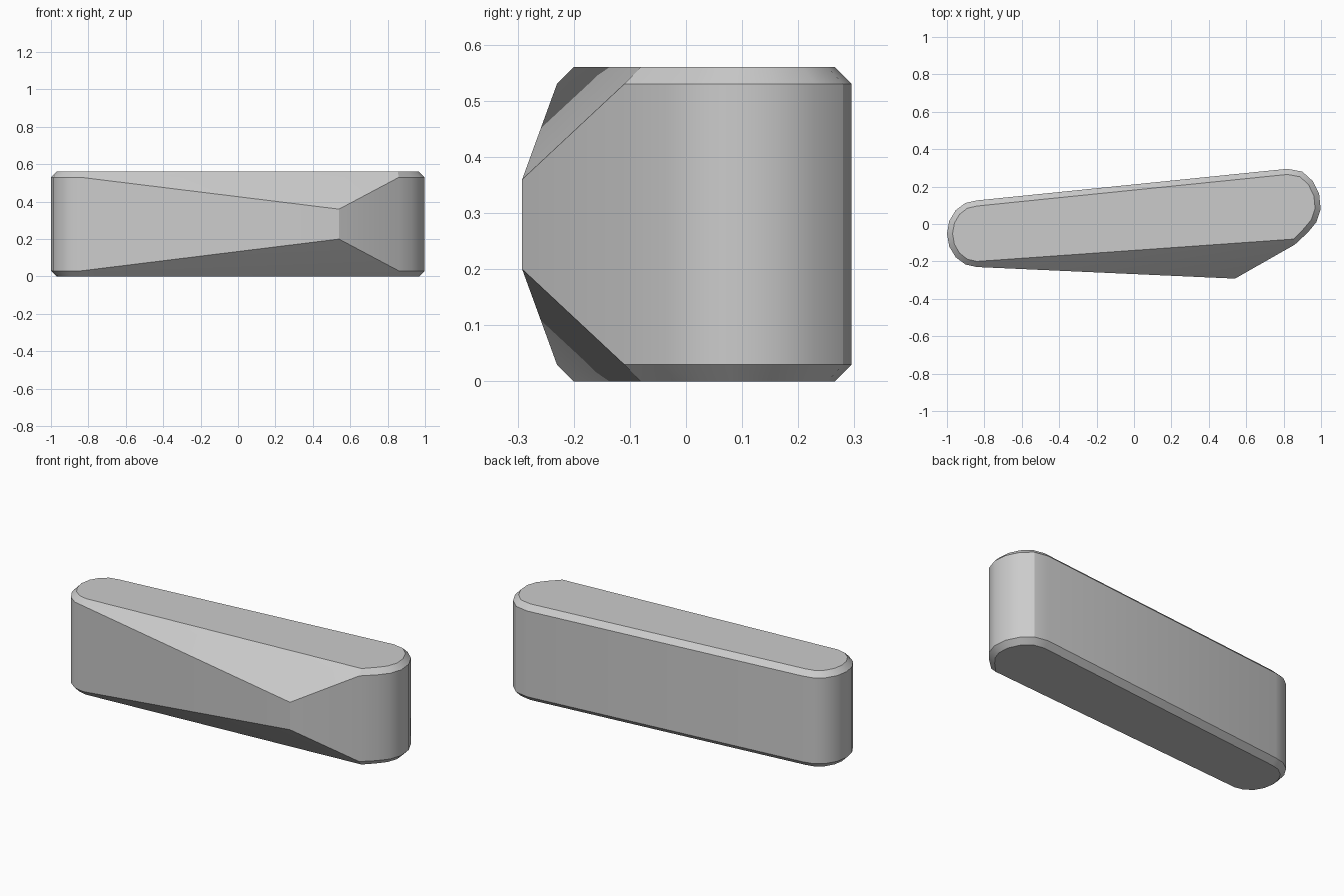
import bpy, bmesh, math
from mathutils import Vector

cube = bpy.data.objects.get("Cube")
if cube:
    bpy.data.objects.remove(cube, do_unlink=True)

HEIGHT, BEVEL = 0.56, 0.03

# Single plain grey
grey = bpy.data.materials.new("plain_grey")
grey.use_nodes = True
colour = (0.6, 0.6, 0.6, 1)
grey.diffuse_color = colour
grey.node_tree.nodes["Principled BSDF"].inputs["Base Color"].default_value = colour

# Rounded ends of the plan outline
left_centre, right_centre = Vector((-0.84, -0.052)), Vector((0.82, 0.09))
left_end = [left_centre + Vector((0.16 * math.cos(a), 0.178 * math.sin(a)))
            for a in (math.radians(90 + 22.5 * i) for i in range(9))]
right_end = [Vector(p) for p in (
    (0.86, -0.11), (0.93, -0.045), (0.975, 0.01), (0.998, 0.08),
    (0.99, 0.16), (0.955, 0.23), (0.9, 0.28), (0.82, 0.295))]

# Upright wall with bevelled rims, wrapped around both ends
bm = bmesh.new()
for centre, end in ((left_centre, left_end), (right_centre, right_end)):
    for p in end:
        inner = p + (centre - p).normalized() * BEVEL
        for q, z in ((inner, 0), (p, BEVEL), (p, HEIGHT - BEVEL), (inner, HEIGHT)):
            bm.verts.new((q.x, q.y, z))

# Short upright ridge where the front facets meet
for z in (0.2, 0.36):
    bm.verts.new((0.54, -0.292, z))

hull = bmesh.ops.convex_hull(bm, input=bm.verts[:])
spare = {g for g in hull["geom_interior"] + hull["geom_unused"]
         if isinstance(g, bmesh.types.BMVert)}
bmesh.ops.delete(bm, geom=list(spare), context="VERTS")
bmesh.ops.dissolve_limit(bm, angle_limit=math.radians(1),
                         verts=bm.verts[:], edges=bm.edges[:])
bmesh.ops.recalc_face_normals(bm, faces=bm.faces[:])

mesh = bpy.data.meshes.new("faceted_body")
bm.to_mesh(mesh)
bm.free()
mesh.materials.append(grey)
body = bpy.data.objects.new("faceted_body", mesh)
bpy.context.collection.objects.link(body)

# Smooth round ends, crisp facets
bpy.ops.object.select_all(action="DESELECT")
body.select_set(True)
bpy.context.view_layer.objects.active = body
bpy.ops.object.shade_smooth_by_angle(angle=math.radians(27))
